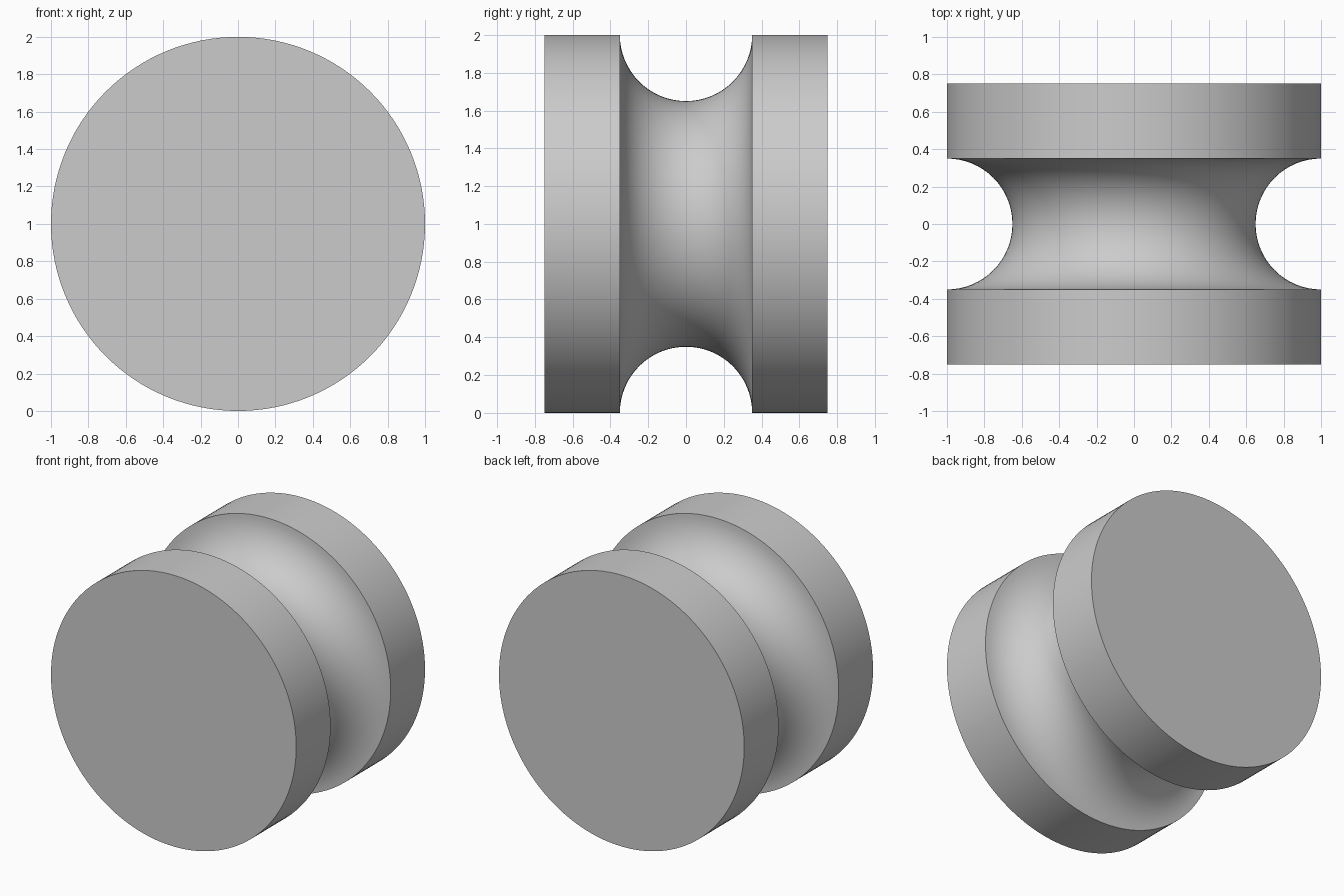
import bpy
import bmesh
from math import cos, sin, pi, radians

cube = bpy.data.objects.get("Cube")
if cube:
    bpy.data.objects.remove(cube, do_unlink=True)

RADIUS = 1.0
HALF_WIDTH = 0.75
GROOVE = 0.35
SEGMENTS = 128
ARC_STEPS = 32

grey = bpy.data.materials.new("light grey")
grey.use_nodes = True
colour = (0.6, 0.6, 0.6, 1)
grey.diffuse_color = colour
grey.node_tree.nodes["Principled BSDF"].inputs["Base Color"].default_value = colour

# Half section as (y, radius): rim, semicircular groove, rim
profile = [(-HALF_WIDTH, RADIUS)]
for i in range(ARC_STEPS + 1):
    a = pi * i / ARC_STEPS
    profile.append((-GROOVE * cos(a), RADIUS - GROOVE * sin(a)))
profile.append((HALF_WIDTH, RADIUS))

# Revolve the section about the y axis
bm = bmesh.new()
rings = []
for y, r in profile:
    angles = [2 * pi * i / SEGMENTS for i in range(SEGMENTS)]
    rings.append([bm.verts.new((r * cos(a), y, RADIUS + r * sin(a))) for a in angles])
for near, far in zip(rings, rings[1:]):
    for i in range(SEGMENTS):
        j = (i + 1) % SEGMENTS
        bm.faces.new((near[i], near[j], far[j], far[i]))

# Flat end discs
bm.faces.new(rings[0])
bm.faces.new(rings[-1])
bmesh.ops.recalc_face_normals(bm, faces=bm.faces[:])

mesh = bpy.data.meshes.new("grooved_wheel")
bm.to_mesh(mesh)
bm.free()
mesh.materials.append(grey)
wheel = bpy.data.objects.new("grooved_wheel", mesh)
bpy.context.collection.objects.link(wheel)

# Smooth round surfaces, crisp rim edges
bpy.ops.object.select_all(action="DESELECT")
wheel.select_set(True)
bpy.context.view_layer.objects.active = wheel
bpy.ops.object.shade_smooth_by_angle(angle=radians(30))
